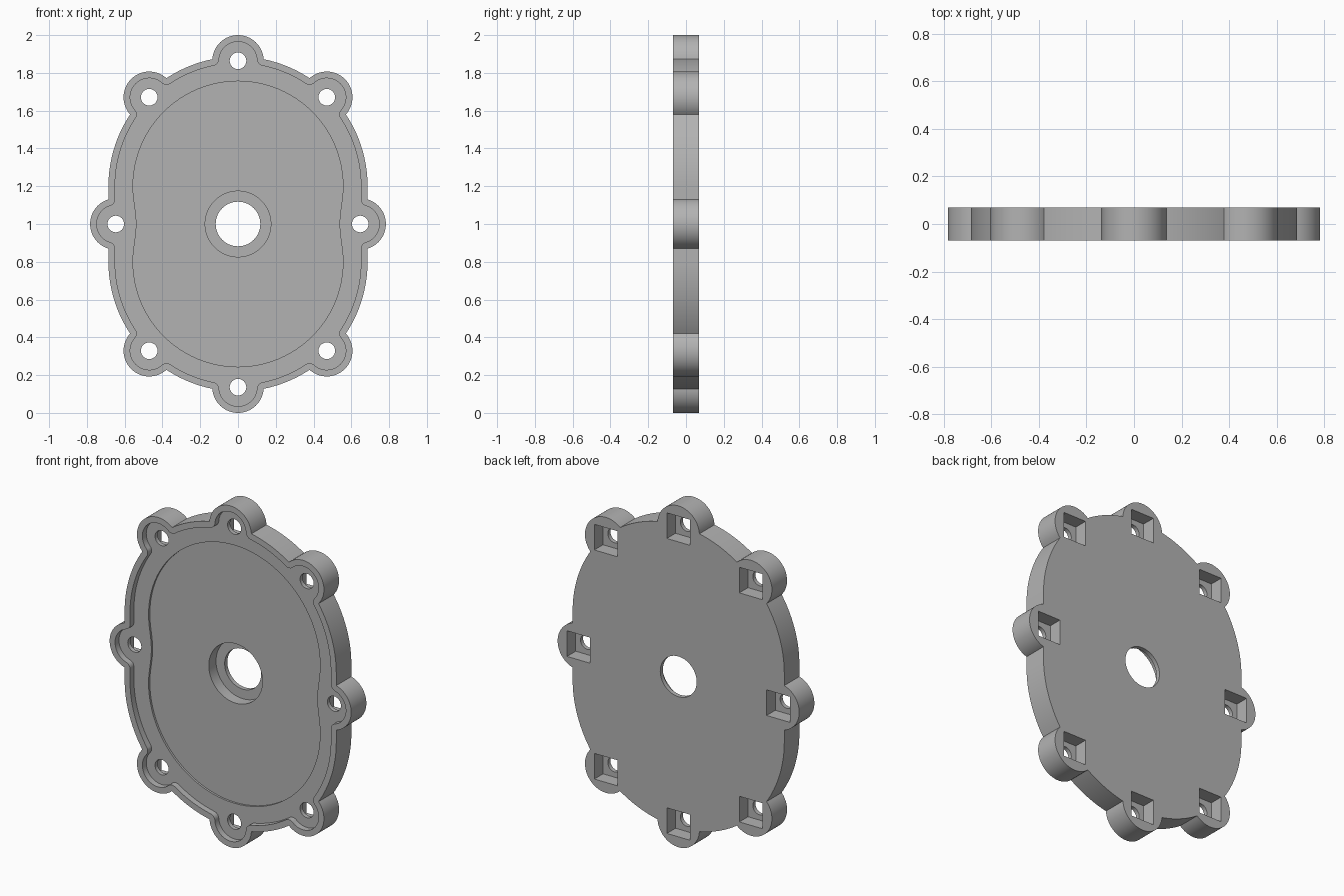
import bpy, bmesh, math
from mathutils import Vector

if "Cube" in bpy.data.objects:
    bpy.data.objects.remove(bpy.data.objects["Cube"])

BODY_R, HALF_SPINE, BOSS_R = 0.686, 0.2, 0.136
FRONT, BACK = -0.07, 0.07
RIM, RIM_DEPTH, STEP_DEPTH = 0.035, 0.036, 0.048
UP = HALF_SPINE + 0.664
DX, DZ = 0.47, HALF_SPINE + 0.471
# Boss centres, counter-clockwise in the plate plane
BOSSES = [Vector(c) for c in ((0.647, 0), (DX, DZ), (0, UP), (-DX, DZ),
                              (-0.647, 0), (-DX, -DZ), (0, -UP), (DX, -DZ))]


def spine(p):
    """Nearest point on the central line of the oval body."""
    return Vector((0, max(-HALF_SPINE, min(HALF_SPINE, p.y))))


def polar(c, r, a):
    return c + Vector((r * math.cos(a), r * math.sin(a)))


def angle_of(v):
    return math.atan2(v.y, v.x)


def circle(c, r, n=48):
    return [polar(c, r, math.tau * i / n) for i in range(n)]


def boss_span(c):
    """Outward angle of a boss and half the angle it stands clear of the body."""
    out = angle_of(c - spine(c))
    lo, hi = 0.0, math.pi
    for _ in range(40):
        mid = (lo + hi) / 2
        p = polar(c, BOSS_R, out + mid)
        lo, hi = (mid, hi) if (p - spine(p)).length > BODY_R else (lo, mid)
    return out, lo


def notch(corner, start, end, d):
    """Rounded inner corner that follows an inset outline."""
    a, b = angle_of(start - corner), angle_of(end - corner)
    turn = (b - a + math.pi) % math.tau - math.pi
    return [polar(corner, d, a + turn * i / 10) for i in range(1, 10)]


def lobed_outline(d):
    """Oval body with bosses, inset by d."""
    pts = []
    for i, c in enumerate(BOSSES):
        out, half = boss_span(c)
        first, last = (polar(c, BOSS_R, out + s * half) for s in (-1, 1))
        if d:
            pts += notch(first, spine(first), c, d)
        pts += [polar(c, BOSS_R - d, out + half * (k / 16 - 1)) for k in range(33)]
        if d:
            pts += notch(last, c, spine(last), d)
        nxt = BOSSES[(i + 1) % len(BOSSES)]
        n_out, n_half = boss_span(nxt)
        goal = polar(nxt, BOSS_R, n_out - n_half)
        for k in range(0 if d else 1, 25 if d else 24):
            p = last.lerp(goal, k / 24)
            s = spine(p)
            pts.append(s + (p - s).normalized() * (BODY_R - d))
    return pts


def waisted_oval(r):
    """Oval whose long sides bend gently in around the side bosses."""
    pts = []
    for side in (1, -1):
        pts += [Vector((side * (r - 0.009 * (1 + math.cos(math.pi * k / 12))),
                        side * HALF_SPINE * k / 12)) for k in range(-12, 12)]
        start = 0 if side == 1 else math.pi
        pts += [polar(Vector((0, side * HALF_SPINE)), r, start + math.pi * k / 48)
                for k in range(48)]
    return pts


def prism(name, pts, y0, y1):
    """Closed solid from a plane outline, between two depths."""
    bm = bmesh.new()
    face = bm.faces.new([bm.verts.new((p.x, y0, p.y + 1)) for p in pts])
    ext = bmesh.ops.extrude_face_region(bm, geom=[face])
    moved = [v for v in ext["geom"] if isinstance(v, bmesh.types.BMVert)]
    bmesh.ops.translate(bm, verts=moved, vec=(0, y1 - y0, 0))
    bmesh.ops.recalc_face_normals(bm, faces=bm.faces)
    mesh = bpy.data.meshes.new(name)
    bm.to_mesh(mesh)
    bm.free()
    obj = bpy.data.objects.new(name, mesh)
    bpy.context.collection.objects.link(obj)
    return obj


# Plate
plate = prism("cover_plate", lobed_outline(0), FRONT, BACK)
gray = bpy.data.materials.new("plain_gray")
gray.use_nodes = True
gray.diffuse_color = (0.45, 0.45, 0.45, 1)
gray.node_tree.nodes["Principled BSDF"].inputs["Base Color"].default_value = (0.45, 0.45, 0.45, 1)
plate.data.materials.append(gray)

# Front recess, shallow inner step, bearing seat and shaft hole
CENTRE = Vector((0, 0))
OPEN_FRONT, OPEN_BACK = FRONT - 0.05, BACK + 0.05
cutters = [
    prism("rim_recess", lobed_outline(RIM), OPEN_FRONT, FRONT + RIM_DEPTH),
    prism("inner_step", waisted_oval(0.556), OPEN_FRONT, FRONT + STEP_DEPTH),
    prism("bearing_seat", circle(CENTRE, 0.174, 72), OPEN_FRONT, BACK - 0.025),
    prism("shaft_hole", circle(CENTRE, 0.118, 64), OPEN_FRONT, OPEN_BACK),
]
# Bolt holes and square nut pockets
for c in BOSSES:
    cutters.append(prism("bolt_hole", circle(c, 0.044, 32), OPEN_FRONT, OPEN_BACK))
    square = [c + Vector((x, z)) * 0.075 for x, z in ((-1, -1), (1, -1), (1, 1), (-1, 1))]
    cutters.append(prism("nut_pocket", square, BACK - 0.08, OPEN_BACK))

bpy.ops.object.select_all(action="DESELECT")
plate.select_set(True)
bpy.context.view_layer.objects.active = plate
for cutter in cutters:
    cutter.hide_render = True
    cut = plate.modifiers.new(cutter.name, "BOOLEAN")
    cut.operation, cut.solver, cut.object = "DIFFERENCE", "EXACT", cutter
    bpy.ops.object.modifier_apply(modifier=cut.name)
    bpy.data.objects.remove(cutter)

bpy.ops.object.shade_smooth_by_angle()
